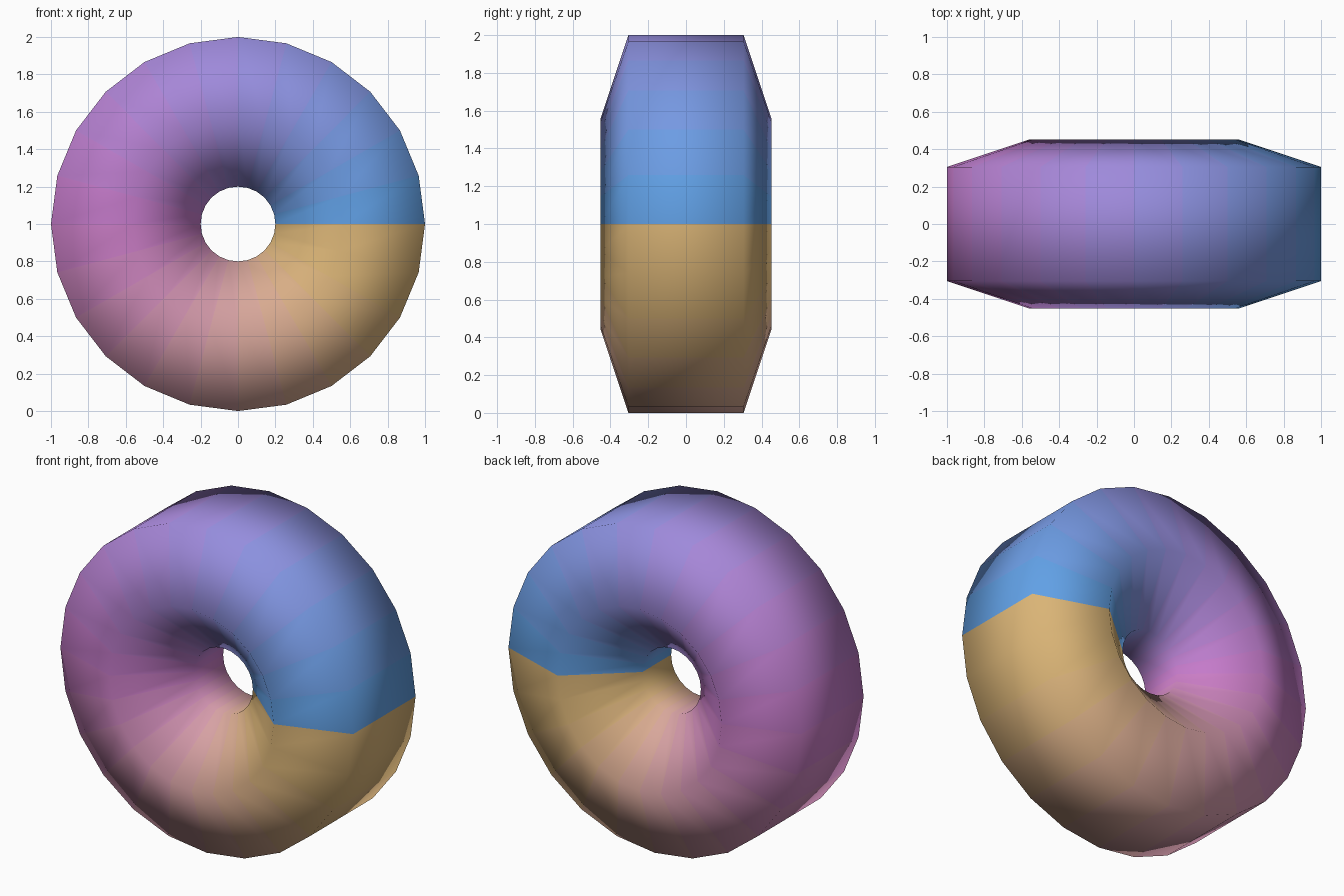
import bpy, bmesh, math

if "Cube" in bpy.data.objects:
    bpy.data.objects.remove(bpy.data.objects["Cube"])

SEGMENTS = 24
# Cross-section as (radius from the ring axis, offset along y)
PROFILE = [(1.0, -0.305), (1.0, 0.305), (0.56, 0.452),
           (0.2, 0.14), (0.2, -0.14), (0.56, -0.452)]
# Colour stops around the ring: segment number, sRGB
STOPS = [(0, (0.36, 0.63, 0.90)), (6, (0.60, 0.54, 0.86)),
         (12, (0.78, 0.47, 0.78)), (18, (0.84, 0.64, 0.62)),
         (22, (0.85, 0.70, 0.46)), (24, (0.85, 0.70, 0.46))]


def sector_material(i):
    t = i + 0.5
    for (a, ca), (b, cb) in zip(STOPS, STOPS[1:]):
        if a <= t <= b:
            f = (t - a) / (b - a)
            rgb = [(u + (v - u) * f) ** 2.2 for u, v in zip(ca, cb)]
    mat = bpy.data.materials.new(f"ring_colour_{i:02d}")
    mat.diffuse_color = (*rgb, 1)
    mat.use_nodes = True
    mat.node_tree.nodes["Principled BSDF"].inputs["Base Color"].default_value = mat.diffuse_color
    return mat


# Ring body: profile swept around the y axis
bm = bmesh.new()
rings = []
for i in range(SEGMENTS):
    a = 2 * math.pi * i / SEGMENTS
    rings.append([bm.verts.new((r * math.cos(a), y, 1 + r * math.sin(a)))
                  for r, y in PROFILE])
n = len(PROFILE)
for i in range(SEGMENTS):
    p, q = rings[i], rings[(i + 1) % SEGMENTS]
    for j in range(n):
        k = (j + 1) % n
        face = bm.faces.new((p[j], p[k], q[k], q[j]))
        face.material_index = i
        face.smooth = True
bmesh.ops.recalc_face_normals(bm, faces=bm.faces)

mesh = bpy.data.meshes.new("ring")
bm.to_mesh(mesh)
bm.free()
# Colour gradient: one material per sector
for i in range(SEGMENTS):
    mesh.materials.append(sector_material(i))
ring = bpy.data.objects.new("ring", mesh)
bpy.context.collection.objects.link(ring)
